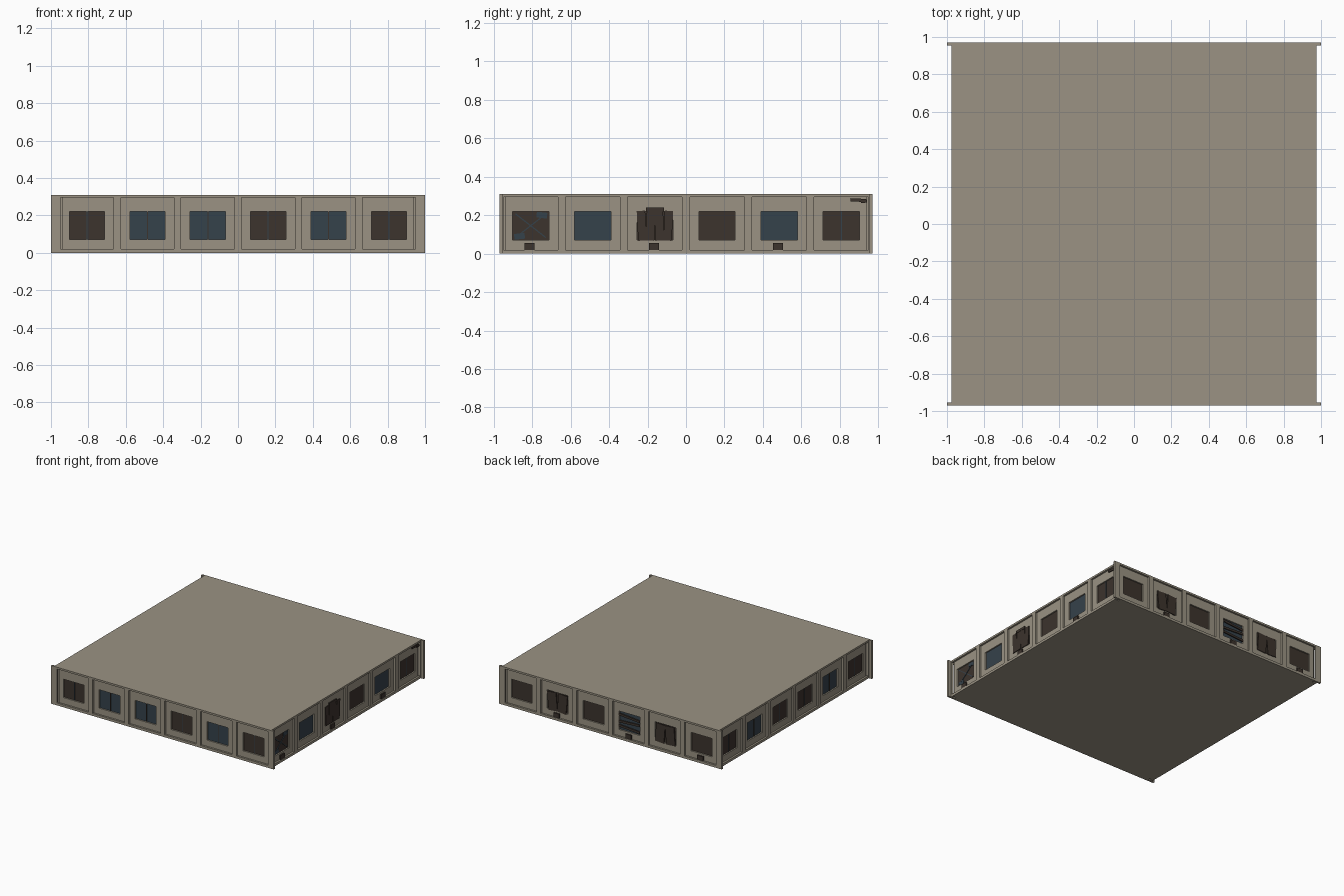
import bpy, bmesh, math
from mathutils import Matrix, Vector

cube = bpy.data.objects.get("Cube")
if cube:
    bpy.data.objects.remove(cube, do_unlink=True)


def material(name, rgb):
    m = bpy.data.materials.new(name)
    m.use_nodes = True
    m.diffuse_color = (*rgb, 1)
    m.node_tree.nodes["Principled BSDF"].inputs["Base Color"].default_value = (*rgb, 1)
    return m


CONCRETE = material("weathered concrete", (0.325, 0.29, 0.228))
BROWN = material("dark brown boards", (0.045, 0.033, 0.026))
BLUE = material("dark blue glass", (0.036, 0.054, 0.07))

HEIGHT, LIP = 0.31, 0.008
LAYER = 0.015
PITCH, PANEL, WINDOW = 0.323, 0.142, 0.094
BAYS = [(i - 2.5) * PITCH for i in range(6)]


def finish(name, bm, mat, matrix=Matrix()):
    bmesh.ops.recalc_face_normals(bm, faces=bm.faces)
    bm.transform(matrix)
    mesh = bpy.data.meshes.new(name)
    bm.to_mesh(mesh)
    bm.free()
    mesh.materials.append(mat)
    ob = bpy.data.objects.new(name, mesh)
    bpy.context.collection.objects.link(ob)
    return ob


def box(name, center, size, mat, turn=0, matrix=Matrix()):
    bm = bmesh.new()
    bmesh.ops.create_cube(bm, size=1)
    bm.transform(Matrix.Translation(center) @ Matrix.Rotation(math.radians(turn), 4, 'Y')
                 @ Matrix.Diagonal((*size, 1)))
    return finish(name, bm, mat, matrix)


def pierced_plate(name, half, top, hole_half, hole_z, outer, matrix):
    """Wall sheet with one rectangular opening per bay, outer face at -y."""
    us = [-half] + [c + s * hole_half for c in BAYS for s in (-1, 1)] + [half]
    zs = [0, *hole_z, top]
    bm = bmesh.new()
    grid = [[bm.verts.new((u, -outer, z)) for z in zs] for u in us]
    for i in range(len(us) - 1):
        for j in range(3):
            if j == 1 and i % 2 == 1:
                continue
            bm.faces.new((grid[i][j], grid[i + 1][j], grid[i + 1][j + 1], grid[i][j + 1]))
    res = bmesh.ops.extrude_face_region(bm, geom=bm.faces[:])
    moved = [v for v in res["geom"] if isinstance(v, bmesh.types.BMVert)]
    bmesh.ops.translate(bm, verts=moved, vec=Vector((0, LAYER, 0)))
    return finish(name, bm, CONCRETE, matrix)


# Solid core and roof slab
box("building_core", (0, 0, (HEIGHT - LIP) / 2), (1.89, 1.88, HEIGHT - LIP), CONCRETE)
box("roof_slab", (0, 0, HEIGHT - LIP / 2), (1.95, 1.91, LIP), CONCRETE)

# Each wall: turn, outer distance, sheet half width, top height, bay colours, split bays, vent bays
WALLS = {
    "front": (0, 0.97, 1.0, HEIGHT, "dbbdbd", range(6), ()),
    "side_a": (90, 0.975, 0.955, HEIGHT - LIP, "dbddbd", (5,), (0, 2, 4)),
    "back": (180, 0.97, 1.0, HEIGHT, "dddbdd", (), (1, 3, 5)),
    "side_b": (270, 0.975, 0.955, HEIGHT - LIP, "dbddbd", range(6), ()),
}
for wall, (turn, out, half, top, colours, split, vents) in WALLS.items():
    M = Matrix.Rotation(math.radians(turn), 4, 'Z')
    # Recessed panels in the outer sheet, window openings in the inner sheet
    pierced_plate(wall + "_panel_wall", half, top, PANEL, (0.02, 0.295), out, M)
    pierced_plate(wall + "_window_wall", 0.94, HEIGHT - LIP, WINDOW, (0.07, 0.22), out - LAYER, M)
    core = out - 2 * LAYER
    for i, c in enumerate(BAYS):
        mat, other = (BLUE, BROWN) if colours[i] == "b" else (BROWN, BLUE)
        box(wall + "_window", (c, -core, 0.145), (2 * WINDOW, 0.008, 0.15), mat, 0, M)
        if i in split:
            box(wall + "_centre_bar", (c, -core - 0.005, 0.144), (0.005, 0.004, 0.156), other, 0, M)
        if i in vents:
            box(wall + "_vent", (c - 0.005, -core - LAYER - 0.005, 0.038), (0.052, 0.012, 0.036),
                BROWN, 0, M)

SIDE = Matrix.Rotation(math.radians(90), 4, 'Z')
BACK = Matrix.Rotation(math.radians(180), 4, 'Z')

# Crossed bars and glass shards in the first side bay
for s in (-1, 1):
    box("crossed_bar", (BAYS[0], -0.951, 0.145), (0.2, 0.005, 0.006), BLUE, s * 38, SIDE)
    box("glass_shard", (BAYS[0] + s * 0.058, -0.950, 0.145 + s * 0.055), (0.055, 0.006, 0.03), BLUE,
        s * 6, SIDE)

# Loose planks over the broken side window
for k, tilt in enumerate((-3, 2, -2, 3)):
    box("loose_plank", (BAYS[2] - 0.069 + k * 0.046, -0.962, 0.145), (0.044, 0.008, 0.155), BROWN,
        tilt, SIDE)
box("plank_cap", (BAYS[2], -0.963, 0.23), (0.095, 0.01, 0.02), BROWN, 0, SIDE)

# Boards nailed across back windows
for k in range(3):
    box("nailed_board", (BAYS[3], -0.957, 0.1 + k * 0.045), (0.19, 0.008, 0.018), BROWN,
        (4, -3, 5)[k], BACK)
for bay, tilt in ((1, 5), (4, -4)):
    for k in (-1, 1):
        box("tilted_plank", (BAYS[bay] + k * 0.045, -0.957, 0.142), (0.08, 0.008, 0.15), BROWN,
            k * tilt, BACK)

# Exposed bits at the damaged upper corner
box("corner_debris", (0.895, -0.962, 0.278), (0.08, 0.012, 0.016), BROWN, 3, SIDE)
box("corner_debris_small", (0.925, -0.966, 0.272), (0.03, 0.01, 0.016), BROWN, -5, SIDE)
